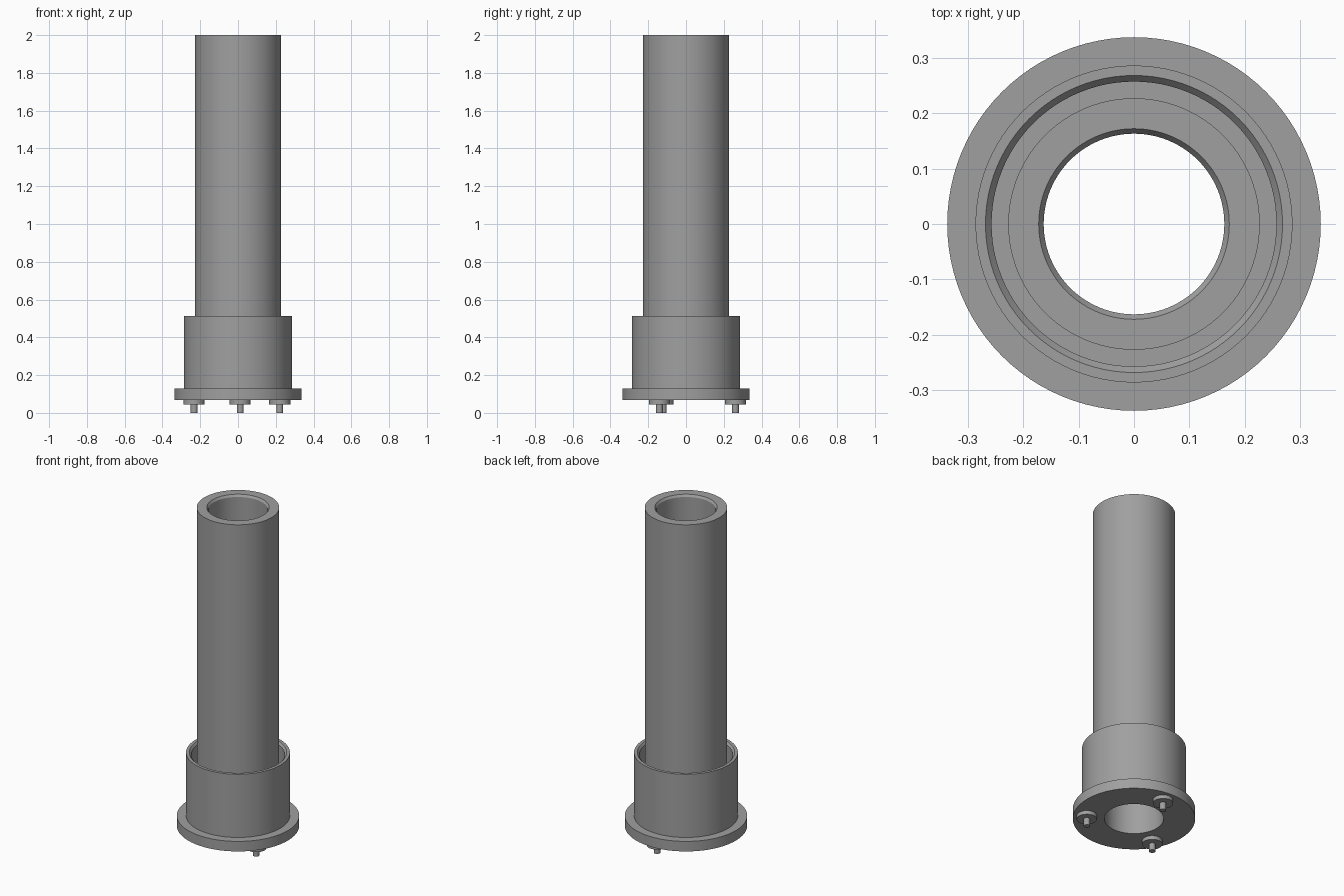
import bpy, bmesh, math

if "Cube" in bpy.data.objects:
    bpy.data.objects.remove(bpy.data.objects["Cube"])

SIDES = 96

grey = bpy.data.materials.new("plain grey")
grey.diffuse_color = (0.35, 0.35, 0.35, 1)
grey.use_nodes = True
grey.node_tree.nodes["Principled BSDF"].inputs["Base Color"].default_value = grey.diffuse_color


def lathe(name, profile, sides=SIDES, location=(0, 0, 0), closed=True):
    """Spin an (r, z) outline around the z axis."""
    bm = bmesh.new()
    rings = []
    for r, z in profile:
        if r == 0:
            rings.append([bm.verts.new((0, 0, z))] * sides)
        else:
            rings.append([bm.verts.new((r * math.cos(2 * math.pi * i / sides),
                                        r * math.sin(2 * math.pi * i / sides), z))
                          for i in range(sides)])
    pairs = list(zip(rings, rings[1:]))
    if closed:
        pairs.append((rings[-1], rings[0]))
    for a, b in pairs:
        for i in range(sides):
            j = (i + 1) % sides
            corners = list(dict.fromkeys((a[i], a[j], b[j], b[i])))
            bm.faces.new(corners)
    bmesh.ops.recalc_face_normals(bm, faces=bm.faces)
    mesh = bpy.data.meshes.new(name)
    bm.to_mesh(mesh)
    bm.free()
    mesh.materials.append(grey)
    obj = bpy.data.objects.new(name, mesh)
    obj.location = location
    bpy.context.collection.objects.link(obj)
    bpy.ops.object.select_all(action='DESELECT')
    obj.select_set(True)
    bpy.context.view_layer.objects.active = obj
    bpy.ops.object.shade_smooth_by_angle(angle=math.radians(25))
    return obj


# Flange, open sleeve and long tube share one turned outline
lathe("flanged_tube", [
    (0.163, 0.067), (0.337, 0.067), (0.337, 0.128),   # flange
    (0.286, 0.128), (0.286, 0.512), (0.268, 0.512),   # sleeve outside and rim
    (0.257, 0.499), (0.257, 0.128),                   # sleeve chamfer and inside
    (0.227, 0.128), (0.227, 2.0),                     # tube outside
    (0.172, 2.0), (0.163, 1.987),                     # tube rim and chamfer
])

# Three bolts under the flange: washer-shaped head with a short pin
for n in range(3):
    a = math.radians(87.5 + 120 * n)
    lathe(f"bolt_{n + 1}", [
        (0, 0), (0.018, 0), (0.018, 0.044), (0.056, 0.044), (0.056, 0.067), (0, 0.067),
    ], sides=32, location=(0.262 * math.cos(a), 0.262 * math.sin(a), 0), closed=False)
